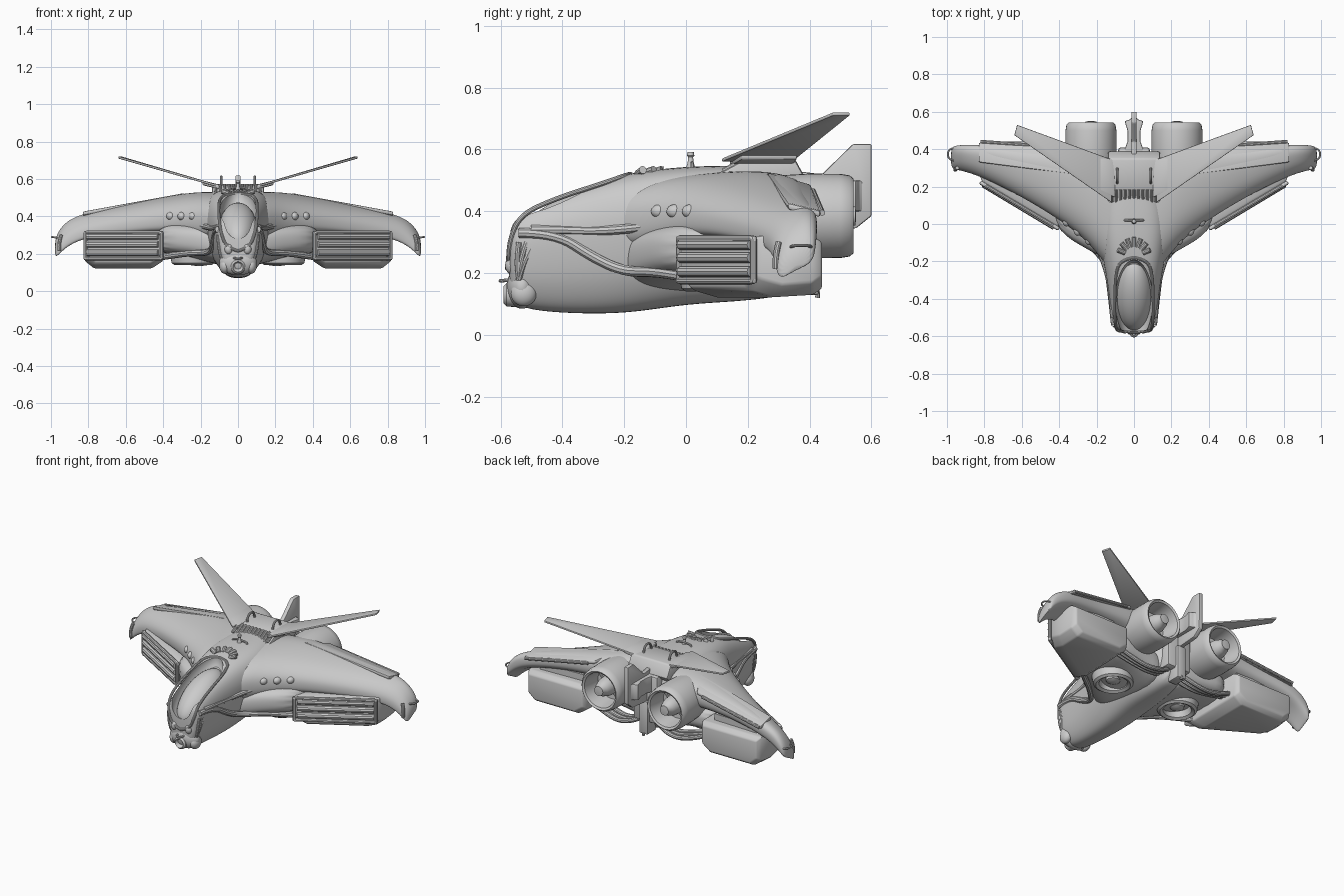
import bpy, bmesh
from math import sin, cos, pi, radians
from mathutils import Matrix, Vector

if "Cube" in bpy.data.objects:
    bpy.data.objects.remove(bpy.data.objects["Cube"])


def finish(name, bm, mirror=False, subsurf=0, bevel=0):
    bmesh.ops.recalc_face_normals(bm, faces=bm.faces)
    me = bpy.data.meshes.new(name)
    bm.to_mesh(me)
    bm.free()
    ob = bpy.data.objects.new(name, me)
    bpy.context.collection.objects.link(ob)
    if bevel:
        m = ob.modifiers.new("bevel", 'BEVEL')
        m.width, m.segments, m.limit_method = bevel, 2, 'ANGLE'
    if subsurf:
        ob.modifiers.new("smooth", 'SUBSURF').levels = subsurf
    if mirror:
        ob.modifiers.new("mirror", 'MIRROR')
    return ob


def loft(name, rings, **kw):
    bm = bmesh.new()
    vs = [[bm.verts.new(p) for p in r] for r in rings]
    n = len(vs[0])
    for a, b in zip(vs, vs[1:]):
        for i in range(n):
            bm.faces.new((a[i], a[(i + 1) % n], b[(i + 1) % n], b[i]))
    bm.faces.new(vs[0])
    bm.faces.new(vs[-1])
    return finish(name, bm, **kw)


def prism(name, pts, offset, **kw):
    o = Vector(offset)
    return loft(name, [[Vector(p) for p in pts], [Vector(p) + o for p in pts]], **kw)


def box(name, lo, hi, **kw):
    (a, b, c), (d, e, f) = lo, hi
    return prism(name, [(a, b, c), (d, b, c), (d, e, c), (a, e, c)], (0, 0, f - c), **kw)


def spin(name, centre, axis, profile, n=40, **kw):
    # profile: (distance along axis, radius)
    c, rings = Vector(centre), []
    for h, r in profile:
        ring = []
        for i in range(n):
            u, v = r * cos(2 * pi * i / n), r * sin(2 * pi * i / n)
            ring.append(c + Vector((u, h, v) if axis == 'Y' else (u, v, h)))
        rings.append(ring)
    return loft(name, rings, **kw)


def ball(name, c, radii, tilt=0, **kw):
    bm = bmesh.new()
    m = Matrix.Translation(c) @ Matrix.Rotation(radians(tilt), 4, 'X') @ Matrix.Diagonal((*radii, 1))
    bmesh.ops.create_uvsphere(bm, u_segments=32, v_segments=20, radius=1, matrix=m)
    return finish(name, bm, **kw)


def tube(name, pts, r, mirror=False, cyclic=False):
    cu = bpy.data.curves.new(name, 'CURVE')
    cu.dimensions, cu.bevel_depth, cu.bevel_resolution, cu.use_fill_caps = '3D', r, 3, True
    s = cu.splines.new('NURBS')
    s.points.add(len(pts) - 1)
    for q, p in zip(s.points, pts):
        q.co = (*p, 1)
    s.order_u, s.resolution_u = 3, 6
    s.use_endpoint_u, s.use_cyclic_u = not cyclic, cyclic
    ob = bpy.data.objects.new(name, cu)
    bpy.context.collection.objects.link(ob)
    if mirror:
        ob.modifiers.new("mirror", 'MIRROR')
    return ob


def oval(e, n=20):
    for i in range(n):
        c, s = cos(2 * pi * (i + .5) / n), sin(2 * pi * (i + .5) / n)
        yield (abs(c) ** (2 / e) * (1 if c > 0 else -1), abs(s) ** (2 / e) * (1 if s > 0 else -1))


# Fuselage: y, half width, bottom, top
body = [(-.575, .09, .13, .36), (-.55, .115, .09, .4), (-.45, .128, .072, .445), (-.3, .148, .066, .495),
        (-.17, .175, .07, .53), (0, .2, .098, .548), (.15, .18, .105, .55), (.3, .14, .12, .55), (.38, .1, .15, .5)]
hull = loft("fuselage", [[(w * c * (1 - .38 * max(0, -s)), y, (a + b) / 2 + (b - a) / 2 * s)
                          for c, s in oval(3.2)] for y, w, a, b in body], subsurf=2)

# Cockpit opening, canopy and frame
cutter = ball("cockpit_cutter", (0, -.41, .425), (.1, .24, .11), tilt=28)
cutter.hide_render = True
cut = hull.modifiers.new("cockpit", 'BOOLEAN')
cut.operation, cut.object, cut.solver = 'DIFFERENCE', cutter, 'EXACT'
ball("canopy_glass", (0, -.375, .345), (.098, .21, .1), tilt=26)
tube("canopy_rim", [(0, -.18, .52), (.07, -.19, .518), (.1, -.27, .49), (.103, -.42, .442), (.102, -.535, .39),
                    (.092, -.57, .31), (.06, -.575, .23), (0, -.578, .215)], .008, mirror=True)
for i in range(-3, 4):
    a = i * .42
    tube("canopy_collar_rib", [(.05 * sin(a), -.17 + .05 * cos(a), .522), (.09 * sin(a), -.17 + .1 * cos(a), .534)], .013)

# Chin turret and nose sensors
ball("chin_block", (0, -.53, .155), (.1, .05, .07))
ball("side_lamp", (.07, -.525, .135), (.03, .042, .042), mirror=True)
spin("chin_gun", (0, -.57, .13), 'Y', [(.03, .04), (-.01, .038), (-.02, .028), (-.01, .022), (0, .01)], n=24)
tube("nose_probe", [(.022, -.55, .18), (.022, -.6, .175), (0, -.6, .175)], .006, mirror=True)
ball("nose_bump", (.05, -.565, .225), (.022, .02, .028), mirror=True)
for i in range(3):
    tube("cheek_rib", [(.106, -.49 - .025 * i, .3), (.104, -.53 - .01 * i, .23), (.088, -.54, .18)], .01, mirror=True)

# Main wing: x, leading y, trailing y, bottom, top
half = [(.1, -.29, .37, .3, .54), (.2, -.15, .39, .31, .542), (.3, -.05, .4, .34, .53), (.42, .035, .4, .35, .508),
        (.6, .145, .4, .345, .47), (.8, .245, .425, .325, .43), (.9, .28, .425, .285, .395), (.955, .29, .42, .235, .34),
        (.98, .3, .41, .215, .28)]
stations = [(-x, *r) for x, *r in reversed(half)] + half
loft("main_wing", [[(x, (p + q) / 2 + (q - p) / 2 * c, (a + b) / 2 + (b - a) / 2 * s - .06 * ((1 - c) / 2) ** 2)
                    for c, s in oval(2.8)] for x, p, q, a, b in stations], subsurf=2)
# Raised flap over the rear of each wing
prism("wing_flap", [(.28, .26, .505), (.83, .33, .405), (.83, .435, .38), (.36, .405, .465)], (0, 0, .022),
      mirror=True, bevel=.008)
tube("flap_hinge", [(.4, .41, .465), (.82, .44, .395)], .01, mirror=True)
# Wing tip claw and handle
tube("tip_claw", [(.945, .3, .3), (.96, .288, .26), (.955, .29, .215)], .01, mirror=True)
tube("tip_handle", [(.965, .34, .285), (.995, .345, .29), (.995, .4, .29), (.965, .405, .285)], .005, mirror=True)
# Leading edge lamps
for i in range(3):
    ball("wing_lamp", (.24 + .06 * i, -.083 + .05 * i, .4), (.023, .03, .023), mirror=True)
# Wing brow ridge flowing into the fuselage
tube("brow_ridge", [(.108, -.5, .34), (.12, -.4, .34), (.135, -.28, .335), (.19, -.12, .35), (.32, -.005, .37),
                    (.5, .112, .365), (.75, .245, .335), (.92, .31, .285)], .016, mirror=True)

# Lower hull between fuselage and weapon pods
lower = [(0, -.25, .34, .11, .34), (.14, -.2, .34, .15, .36), (.28, -.12, .35, .185, .37), (.45, -.02, .36, .2, .36)]
loft("lower_hull", [[(x, (p + q) / 2 + (q - p) / 2 * c, (a + b) / 2 + (b - a) / 2 * s) for c, s in oval(3)]
                    for x, p, q, a, b in lower], subsurf=2, mirror=True)
tube("side_seam", [(.106, -.54, .33), (.119, -.42, .33), (.133, -.3, .25), (.15, -.2, .205), (.24, -.11, .205),
                   (.33, -.035, .195), (.42, .04, .18)], .017, mirror=True)


# Weapon pods: swept front face, chamfered underside
def pod_ring(d, z0, z1, inset, rear=None):
    pts = []
    for x, z in ((.40, z1), (.82, z1), (.82, .5 * (z0 + z1)), (.82, z0 + .04), (.77, z0), (.46, z0),
                 (.40, z0 + .04), (.40, .5 * (z0 + z1))):
        x = .61 + (x - .61) * (1 - inset)
        y = -.04 + (x - .4) * .6 + d
        pts.append((x, y if rear is None else rear, z))
    return pts


loft("weapon_pod", [pod_ring(.012, .155, .31, .06), pod_ring(.035, .14, .32, 0), pod_ring(.1, .122, .32, 0),
                    pod_ring(0, .13, .32, .02, .41), pod_ring(0, .15, .3, .1, .44)], mirror=True, bevel=.008)
for z in (.205, .25, .292):
    tube("pod_louvre", [(.425, -.015, z), (.805, .213, z)], .018, mirror=True)
tube("pod_frame", [(.41, -.022, .312), (.41, -.022, .312), (.815, .218, .312), (.815, .218, .312), (.815, .218, .175),
                   (.815, .218, .175), (.41, -.022, .175), (.41, -.022, .175)], .011, mirror=True, cyclic=True)
prism("pod_mount", [(.46, .12, .29), (.76, .29, .29), (.76, .38, .29), (.46, .37, .29)], (0, 0, .07), mirror=True)

# Main engines with hollow exhaust and hub cone
spin("engine", (.23, 0, .385), 'Y', [(.08, .06), (.18, .11), (.28, .13), (.4, .137), (.5, .136), (.53, .131),
     (.542, .12), (.535, .108), (.48, .1), (.42, .095), (.415, .03)], mirror=True)
spin("engine_hub", (.23, 0, .385), 'Y', [(.4, .06), (.48, .055), (.52, .042), (.535, .032), (.548, .03), (.55, .012)],
     n=28, mirror=True)
for i in range(4):
    a = pi / 4 + i * pi / 2
    tube("engine_vane", [(.23 + .03 * cos(a), .45, .385 + .03 * sin(a)), (.23 + .1 * cos(a), .45, .385 + .1 * sin(a))],
         .007, mirror=True)

# Downward lift nozzles
spin("lift_nozzle", (.24, .1, 0), 'Z', [(.25, .13), (.19, .122), (.15, .115), (.14, .1), (.15, .082), (.19, .07)],
     mirror=True)
spin("lift_nozzle_core", (.24, .1, 0), 'Z', [(.2, .045), (.165, .04), (.155, .02)], n=24, mirror=True)

# Hoses looping beneath the engines
for i in range(3):
    tube("hose", [(.05, .3 + .03 * i, .2), (.13, .33 + .03 * i, .15), (.28, .32 + .03 * i, .17 - .012 * i),
                  (.44, .3 + .03 * i, .22)], .014, mirror=True)

# Rear deck with cooling ribs and handles
prism("rear_deck", [(-.14, .1, .52), (-.14, .19, .568), (-.14, .35, .574), (-.14, .39, .5), (-.14, .34, .45),
                    (-.14, .1, .45)], (.28, 0, 0), bevel=.01)
for i in range(-5, 6):
    tube("cooling_rib", [(i * .024, .12, .53), (i * .024, .185, .566)], .009)
tube("deck_handle", [(.09, .22, .57), (.09, .225, .612), (.09, .29, .612), (.09, .295, .57)], .007, mirror=True)
tube("cross_handle", [(-.05, .02, .54), (-.05, .02, .556), (.05, .02, .556), (.05, .02, .54)], .006)
spin("antenna", (0, .015, 0), 'Z', [(.53, .02), (.555, .01), (.575, .008), (.58, .012), (.592, .01)], n=16)

# Angled tail wings
prism("tail_wing", [(.12, .115, .56), (.64, .475, .709), (.625, .53, .709), (.12, .345, .56)], (0, 0, .012),
      mirror=True, bevel=.004)
prism("tail_wing_root", [(.1, .14, .545), (.19, .18, .567), (.19, .36, .567), (.1, .345, .545)], (0, 0, .025),
      mirror=True, bevel=.008)

# Centre fin, its waisted base and the rear bracket
prism("tail_fin", [(-.014, .36, .53), (-.014, .44, .52), (-.014, .54, .618), (-.014, .6, .618), (-.014, .6, .385),
                   (-.014, .55, .345), (-.014, .36, .33)], (.028, 0, 0), bevel=.006)
prism("fin_base", [(0, .34, .4), (.07, .34, .4), (.035, .44, .4), (.035, .5, .4), (.05, .55, .4), (.02, .56, .4),
                   (0, .59, .4)], (0, 0, .1), mirror=True, bevel=.006)
box("rear_bracket", (-.085, .3, .2), (.085, .41, .5), bevel=.015)
box("rear_strut", (-.03, .34, .13), (.03, .43, .34), bevel=.008)
tube("rear_hook", [(0, .41, .15), (0, .43, .15), (0, .425, .12)], .008)

# Apply modifiers, remove the cutter and smooth the shading
for ob in bpy.data.objects:
    ob.select_set(ob.name != cutter.name)
bpy.context.view_layer.objects.active = hull
bpy.ops.object.convert(target='MESH')
bpy.data.objects.remove(cutter)
bpy.ops.object.shade_smooth_by_angle(angle=radians(35))
